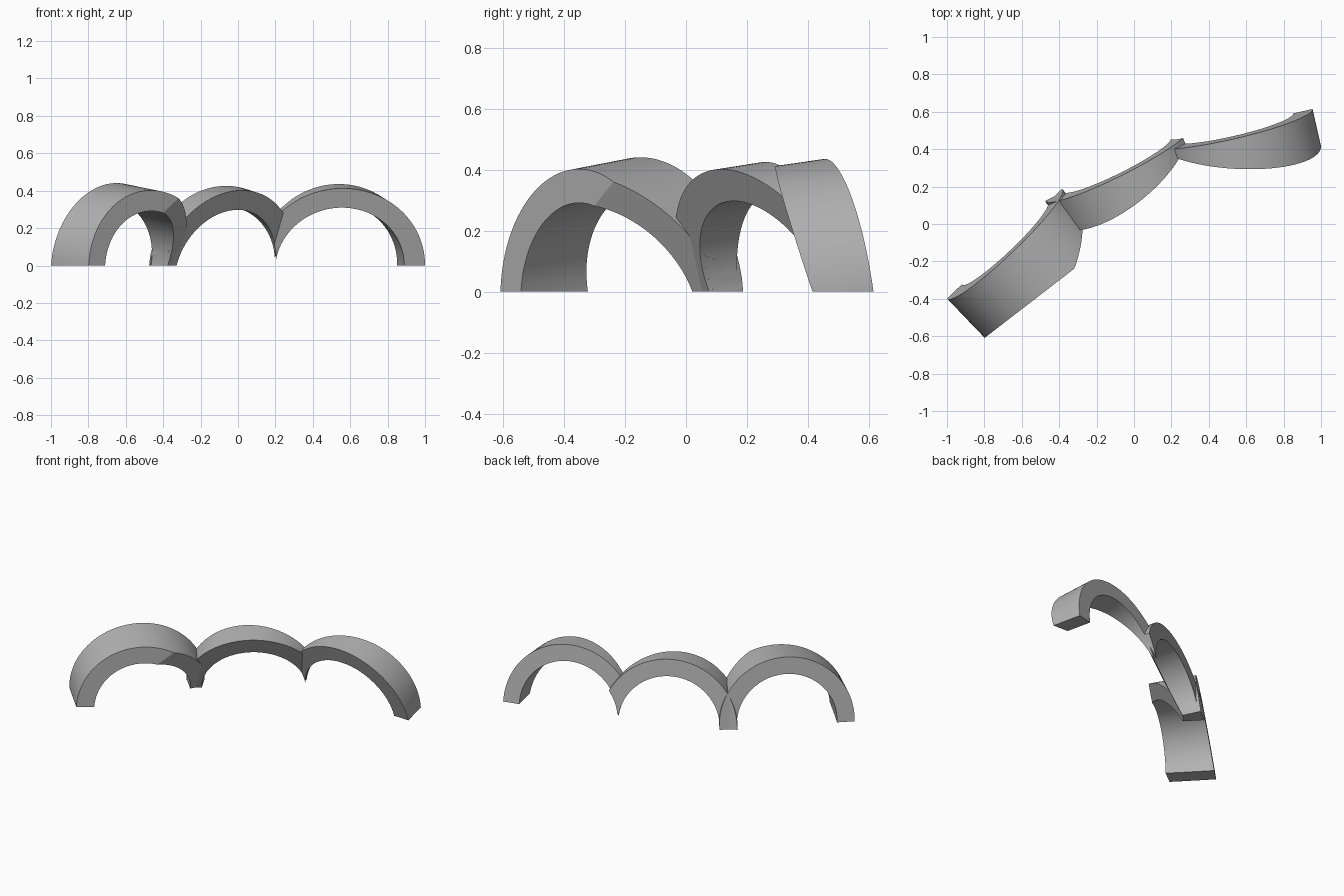
import bpy
import bmesh
from math import radians, sin, cos
from mathutils import Matrix, Vector

old = bpy.data.objects.get("Cube")
if old:
    bpy.data.objects.remove(old, do_unlink=True)

stone = bpy.data.materials.new("plain_grey")
stone.use_nodes = True
grey = (0.45, 0.45, 0.45, 1)
stone.diffuse_color = grey
stone.node_tree.nodes["Principled BSDF"].inputs["Base Color"].default_value = grey

TILT = radians(8)
STEPS = 72


def arc(radius, y, start=-25, end=205):
    angles = [radians(start + (end - start) * i / STEPS) for i in range(STEPS + 1)]
    return [Vector((radius * cos(a), y, radius * sin(a))) for a in angles]


def prism(name, outline, depth, matrix, cuts=()):
    """Extrude an outline along local y, place it, trim it with planes."""
    bm = bmesh.new()
    face = bm.faces.new([bm.verts.new(p) for p in outline])
    out = bmesh.ops.extrude_face_region(bm, geom=[face])
    moved = [v for v in out["geom"] if isinstance(v, bmesh.types.BMVert)]
    bmesh.ops.translate(bm, verts=moved, vec=(0, -depth, 0))
    bmesh.ops.transform(bm, matrix=matrix, verts=bm.verts)
    for point, normal in cuts:
        bmesh.ops.bisect_plane(bm, geom=bm.verts[:] + bm.edges[:] + bm.faces[:],
                               plane_co=point, plane_no=normal, clear_outer=True)
        rim = [e for e in bm.edges if e.is_boundary]
        bmesh.ops.holes_fill(bm, edges=rim, sides=0)
    bmesh.ops.recalc_face_normals(bm, faces=bm.faces)
    mesh = bpy.data.meshes.new(name)
    bm.to_mesh(mesh)
    bm.free()
    mesh.materials.append(stone)
    obj = bpy.data.objects.new(name, mesh)
    bpy.context.collection.objects.link(obj)
    return obj


GROUND = ((0, 0, 0), (0, 0, -1))

# name, back centre, yaw, outer radius, inner radius, opening overrun, front planes
ARCHES = [
    ("right_arch", (-0.69, -0.107, 0.02), 43.6, 0.425, 0.315, 0.0,
     [((-0.8, -0.61, 0), (0.61, -0.79, 0)),
      ((-0.305, -0.22, 0.365), (0.78, -0.45, -0.45))]),
    ("middle_arch", (-0.09, 0.315, 0), 26.5, 0.43, 0.32, 0.1,
     [((-0.275, -0.037, 0.27), (0.55, -0.72, -0.41))]),
    ("left_arch", (0.526, 0.516, 0), 13, 0.44, 0.333, 0.1,
     [((1, 0.415, 0), (-0.04, -0.946, -0.32))]),
]

# Arch rings and the cylinders that clear their openings
rings, cutters = [], []
for name, centre, yaw, outer, inner, over, fronts in ARCHES:
    place = (Matrix.Translation(centre) @ Matrix.Rotation(radians(yaw), 4, "Z")
             @ Matrix.Rotation(TILT, 4, "X"))
    section = arc(outer, 0) + arc(inner, 0)[::-1]
    rings.append(prism(name, section, 0.7, place, [GROUND] + fronts))
    cutter = prism(name + "_opening", arc(inner, over, -60, 240), 0.75 + over, place)
    cutter.hide_render = True
    cutters.append(cutter)

# Each opening trims the neighbouring rings
for i, ring in enumerate(rings):
    bpy.context.view_layer.objects.active = ring
    for j in (i - 1, i + 1):
        if 0 <= j < len(rings):
            mod = ring.modifiers.new("neighbour_opening", "BOOLEAN")
            mod.operation = "DIFFERENCE"
            mod.solver = "EXACT"
            mod.object = cutters[j]
            bpy.ops.object.modifier_apply(modifier=mod.name)

for cutter in cutters:
    bpy.data.objects.remove(cutter, do_unlink=True)

# Smooth curved bands with sharp rims
bpy.ops.object.select_all(action="DESELECT")
for ring in rings:
    ring.select_set(True)
bpy.context.view_layer.objects.active = rings[0]
bpy.ops.object.shade_smooth_by_angle(angle=radians(25))
